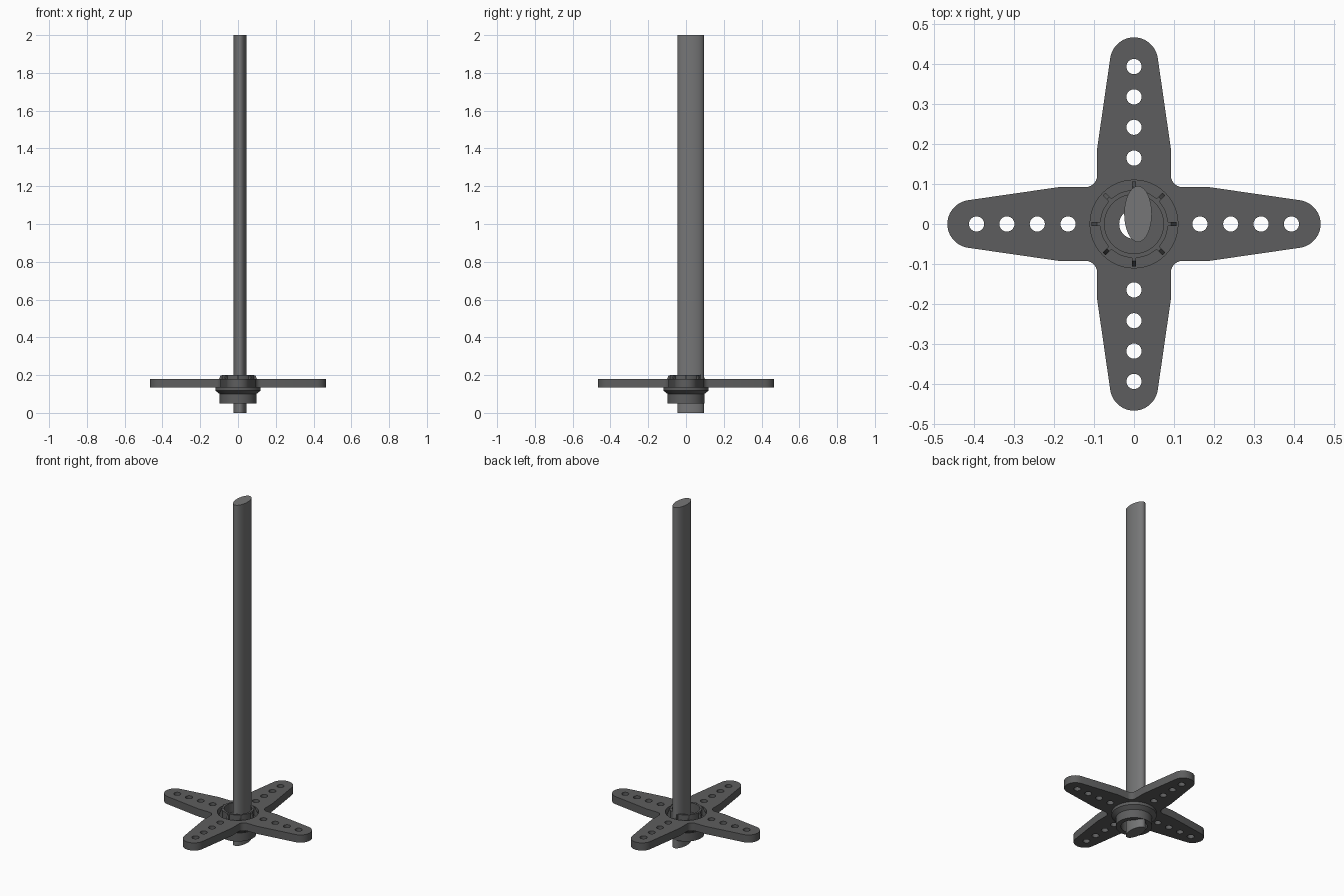
import bpy, bmesh
from math import sin, cos, pi, radians
from mathutils import Matrix

if "Cube" in bpy.data.objects:
    bpy.data.objects.remove(bpy.data.objects["Cube"])


def material(name, v):
    m = bpy.data.materials.new(name)
    m.diffuse_color = (v, v * 1.01, v * 1.02, 1)
    m.use_nodes = True
    m.node_tree.nodes["Principled BSDF"].inputs["Base Color"].default_value = m.diffuse_color
    return m


DARK = material("dark_grey", 0.11)
MID = material("mid_grey", 0.18)


def arc(cx, cy, r, a0, a1, n):
    return [(cx + r * cos(radians(a0 + (a1 - a0) * i / n)),
             cy + r * sin(radians(a0 + (a1 - a0) * i / n))) for i in range(n + 1)]


def circle(cx, cy, r, n=24):
    return arc(cx, cy, r, 0, 360, n)[:-1]


def finish(ob, mat):
    ob.data.materials.clear()
    ob.data.materials.append(mat)
    bpy.ops.object.select_all(action='DESELECT')
    ob.select_set(True)
    bpy.context.view_layer.objects.active = ob
    bpy.ops.object.shade_smooth_by_angle(angle=radians(30))


def plate(name, loops, z0, z1, mat):
    # filled outline with holes, given thickness, turned into a mesh
    cu = bpy.data.curves.new(name, 'CURVE')
    cu.dimensions = '2D'
    cu.fill_mode = 'BOTH'
    cu.extrude = (z1 - z0) / 2
    for pts in loops:
        s = cu.splines.new('POLY')
        s.points.add(len(pts) - 1)
        for p, (x, y) in zip(s.points, pts):
            p.co = (x, y, 0, 1)
        s.use_cyclic_u = True
    ob = bpy.data.objects.new(name, cu)
    bpy.context.collection.objects.link(ob)
    bpy.ops.object.select_all(action='DESELECT')
    ob.select_set(True)
    bpy.context.view_layer.objects.active = ob
    bpy.ops.object.convert(target='MESH')
    ob = bpy.context.view_layer.objects.active
    ob.data.transform(Matrix.Translation((0, 0, (z0 + z1) / 2)))
    bm = bmesh.new()
    bm.from_mesh(ob.data)
    bmesh.ops.remove_doubles(bm, verts=bm.verts, dist=1e-5)
    bmesh.ops.recalc_face_normals(bm, faces=bm.faces)
    bm.to_mesh(ob.data)
    bm.free()
    finish(ob, mat)
    return ob


def mesh_object(name, bm, mat):
    bmesh.ops.recalc_face_normals(bm, faces=bm.faces)
    me = bpy.data.meshes.new(name)
    bm.to_mesh(me)
    bm.free()
    ob = bpy.data.objects.new(name, me)
    bpy.context.collection.objects.link(ob)
    finish(ob, mat)
    return ob


def lathe(name, profile, mat, n=48):
    bm = bmesh.new()
    rings = [[bm.verts.new((r * cos(2 * pi * i / n), r * sin(2 * pi * i / n), z))
              for i in range(n)] for r, z in profile]
    for a, b in zip(rings, rings[1:] + rings[:1]):
        for i in range(n):
            j = (i + 1) % n
            bm.faces.new((a[i], a[j], b[j], b[i]))
    return mesh_object(name, bm, mat)


# four-armed plate with a row of holes along each arm
arm = (arc(0.122, 0.122, 0.03, 270, 180, 6) + [(0.092, 0.19)]
       + arc(0, 0.407, 0.06, 8, 172, 20) + [(-0.092, 0.19)])
outline, holes = [], []
for k in range(4):
    c, s = round(cos(k * pi / 2)), round(sin(k * pi / 2))
    outline += [(c * x - s * y, s * x + c * y) for x, y in arm]
    holes += [circle(-s * d, c * d, 0.019) for d in (0.165, 0.242, 0.318, 0.394)]
plate("cross_arms", [outline, circle(0, 0, 0.11, 48)] + holes, 0.135, 0.18, DARK)

# turned hub: lower collar, flange, recess floor, raised boss, bored through
lathe("hub", [(0.097, 0.05), (0.097, 0.1), (0.12, 0.118), (0.12, 0.135),
              (0.11, 0.135), (0.11, 0.15), (0.085, 0.15), (0.085, 0.2),
              (0.074, 0.2), (0.074, 0.145), (0.037, 0.145), (0.037, 0.115),
              (0.07, 0.115), (0.07, 0.05)], DARK)

# eight small gussets between boss and plate
bm = bmesh.new()
for k in range(8):
    rot = Matrix.Rotation(k * pi / 4, 4, 'Z')
    sides = [[bm.verts.new(rot @ Matrix.Translation((r, y, z)).to_translation())
              for r, z in ((0.083, 0.149), (0.106, 0.149), (0.106, 0.165), (0.092, 0.199), (0.083, 0.199))]
             for y in (-0.005, 0.005)]
    a, b = sides
    bm.faces.new(a)
    bm.faces.new(b[::-1])
    for i in range(5):
        j = (i + 1) % 5
        bm.faces.new((a[i], b[i], b[j], a[j]))
mesh_object("boss_ribs", bm, DARK)

# tall oval shaft, slightly off centre
bm = bmesh.new()
bmesh.ops.create_cone(bm, cap_ends=True, segments=48, radius1=1, radius2=1, depth=2,
                      matrix=Matrix.Translation((0.01, 0.025, 1)) @ Matrix.Diagonal((0.0345, 0.07, 1, 1)))
mesh_object("oval_shaft", bm, MID)
